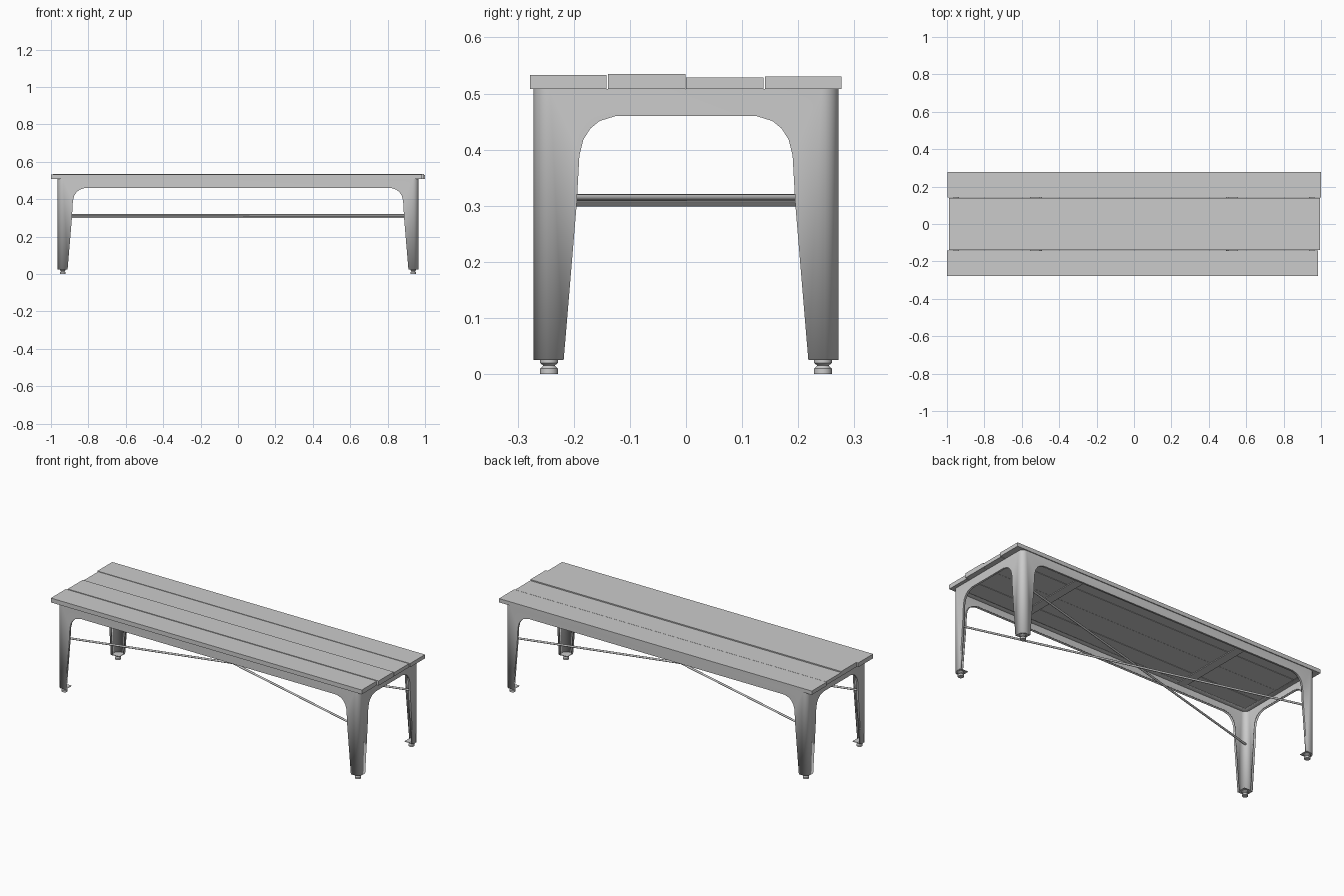
import bpy, bmesh, math

if "Cube" in bpy.data.objects:
    bpy.data.objects.remove(bpy.data.objects["Cube"])

X, Y = 0.965, 0.272          # outer half sizes of the frame
Z0, Z1 = 0.025, 0.508        # leg bottom and apron top
R = 0.03                     # corner radius
LIP = 0.012                  # folded lip along the arches
# inner leg outline: (distance from outer edge, height)
ARCH = [(0.054, Z0), (0.077, 0.30), (0.082, 0.39), (0.089, 0.418),
        (0.102, 0.438), (0.118, 0.451), (0.147, 0.46)]


def finish(bm, name):
    mesh = bpy.data.meshes.new(name)
    bm.to_mesh(mesh)
    bm.free()
    ob = bpy.data.objects.new(name, mesh)
    bpy.context.collection.objects.link(ob)
    return ob


def smooth(ob, angle=35):
    bpy.ops.object.select_all(action='DESELECT')
    ob.select_set(True)
    bpy.context.view_layer.objects.active = ob
    bpy.ops.object.shade_smooth_by_angle(angle=math.radians(angle))


def box(name, x0, x1, y0, y1, z0, z1):
    bm = bmesh.new()
    bmesh.ops.create_cube(bm, size=1)
    for v in bm.verts:
        v.co = ((x0 + x1) / 2 + v.co.x * (x1 - x0),
                (y0 + y1) / 2 + v.co.y * (y1 - y0),
                (z0 + z1) / 2 + v.co.z * (z1 - z0))
    return finish(bm, name)


def corner_arc(sx, sy, n=8, inset=0):
    r = R - inset
    return [(sx * (X - R + r * math.cos(math.pi / 2 * i / n)),
             sy * (Y - R + r * math.sin(math.pi / 2 * i / n))) for i in range(n + 1)]


# seat planks, slightly uneven
for i, (x0, x1, y0, y1, top) in enumerate([
        (-1.0, 0.985, -0.278, -0.142, 0.533), (-0.99, 0.995, -0.139, -0.001, 0.535),
        (-0.99, 0.995, 0.0, 0.138, 0.529), (-0.997, 1.0, 0.141, 0.277, 0.530)]):
    box(f"seat_plank_{i + 1}", x0, x1, y0, y1, Z1, top)

# flat battens under the planks
for i, x in enumerate((-0.53, 0.53)):
    box(f"seat_batten_{i + 1}", x - 0.025, x + 0.025, -Y + 0.005, Y - 0.005, Z1 - 0.004, Z1)

# sheet frame: four arched panels, rounded corners, lips and top flange
bm = bmesh.new()


def face(pts):
    bm.faces.new([bm.verts.new(p) for p in pts])


def side_panel(half, place):
    left = [(-half + d, z) for d, z in ARCH]
    edge = left + [(-u, z) for u, z in reversed(left)]
    e = half - R
    outline = [(-e, Z1), (-e, Z0)] + edge + [(e, Z0), (e, Z1)]
    face([place(u, 0, z) for u, z in outline])
    for (a, za), (b, zb) in zip(edge, edge[1:]):
        face([place(a, 0, za), place(b, 0, zb), place(b, LIP, zb), place(a, LIP, za)])
    face([place(-e, 0, Z1), place(e, 0, Z1), place(e, R, Z1), place(-e, R, Z1)])


for s in (-1, 1):
    side_panel(X, lambda u, d, z: (u, s * (Y - d), z))
    side_panel(Y, lambda u, d, z: (s * (X - d), u, z))
for sx in (-1, 1):
    for sy in (-1, 1):
        arc = corner_arc(sx, sy)
        for (ax, ay), (bx, by) in zip(arc, arc[1:]):
            face([(ax, ay, Z0), (bx, by, Z0), (bx, by, Z1), (ax, ay, Z1)])
            face([(ax, ay, Z1), (bx, by, Z1), (sx * (X - R), sy * (Y - R), Z1)])
bmesh.ops.remove_doubles(bm, verts=bm.verts, dist=0.0001)
bmesh.ops.recalc_face_normals(bm, faces=bm.faces)
bm.normal_update()
front = max(bm.faces, key=lambda f: f.calc_area() - 10 * f.calc_center_median().y)
if front.normal.y > 0:
    bmesh.ops.reverse_faces(bm, faces=bm.faces)
frame = finish(bm, "sheet_frame")
mod = frame.modifiers.new("thickness", 'SOLIDIFY')
mod.thickness = 0.003
mod.offset = -1
smooth(frame)

# leg end plates and turned feet
FOOT = [(0, 0), (0.016, 0), (0.016, 0.010), (0.013, 0.012), (0.010, 0.0155),
        (0.014, 0.018), (0.016, 0.020), (0.016, 0.026), (0, 0.026)]
for sx in (-1, 1):
    for sy in (-1, 1):
        tag = ("right" if sx > 0 else "left") + ("_back" if sy > 0 else "_front")
        bm = bmesh.new()
        pts = corner_arc(sx, sy, inset=0.002)
        inx, iny = sx * (X - 0.054), sy * (Y - 0.054)
        pts += [(inx, pts[-1][1]), (inx, iny), (pts[0][0], iny)]
        f = bm.faces.new([bm.verts.new((x, y, Z0 + 0.001)) for x, y in pts])
        ext = bmesh.ops.extrude_face_region(bm, geom=[f])
        bmesh.ops.translate(bm, vec=(0, 0, 0.003),
                            verts=[v for v in ext["geom"] if isinstance(v, bmesh.types.BMVert)])
        bmesh.ops.recalc_face_normals(bm, faces=bm.faces)
        finish(bm, "leg_end_plate_" + tag)

        bm = bmesh.new()
        vs = [bm.verts.new((r, 0, z)) for r, z in FOOT]
        es = [bm.edges.new(p) for p in zip(vs, vs[1:])]
        bmesh.ops.spin(bm, geom=vs + es, cent=(0, 0, 0), axis=(0, 0, 1),
                       angle=2 * math.pi, steps=24)
        bmesh.ops.remove_doubles(bm, verts=bm.verts, dist=0.00005)
        bmesh.ops.recalc_face_normals(bm, faces=bm.faces)
        foot = finish(bm, "foot_" + tag)
        foot.location = (sx * (X - 0.028), sy * (Y - 0.028), 0)
        smooth(foot)

# crossed brace rods between opposite legs
bx, by = X - 0.012, Y - 0.012
for name, s, z in (("brace_rod_upper", 1, 0.315), ("brace_rod_lower", -1, 0.304)):
    bpy.ops.mesh.primitive_cylinder_add(
        vertices=16, radius=0.0056, depth=2 * math.hypot(bx, by), location=(0, 0, z),
        rotation=(0, math.pi / 2, s * math.atan2(by, bx)))
    rod = bpy.context.object
    rod.name = name
    smooth(rod)
